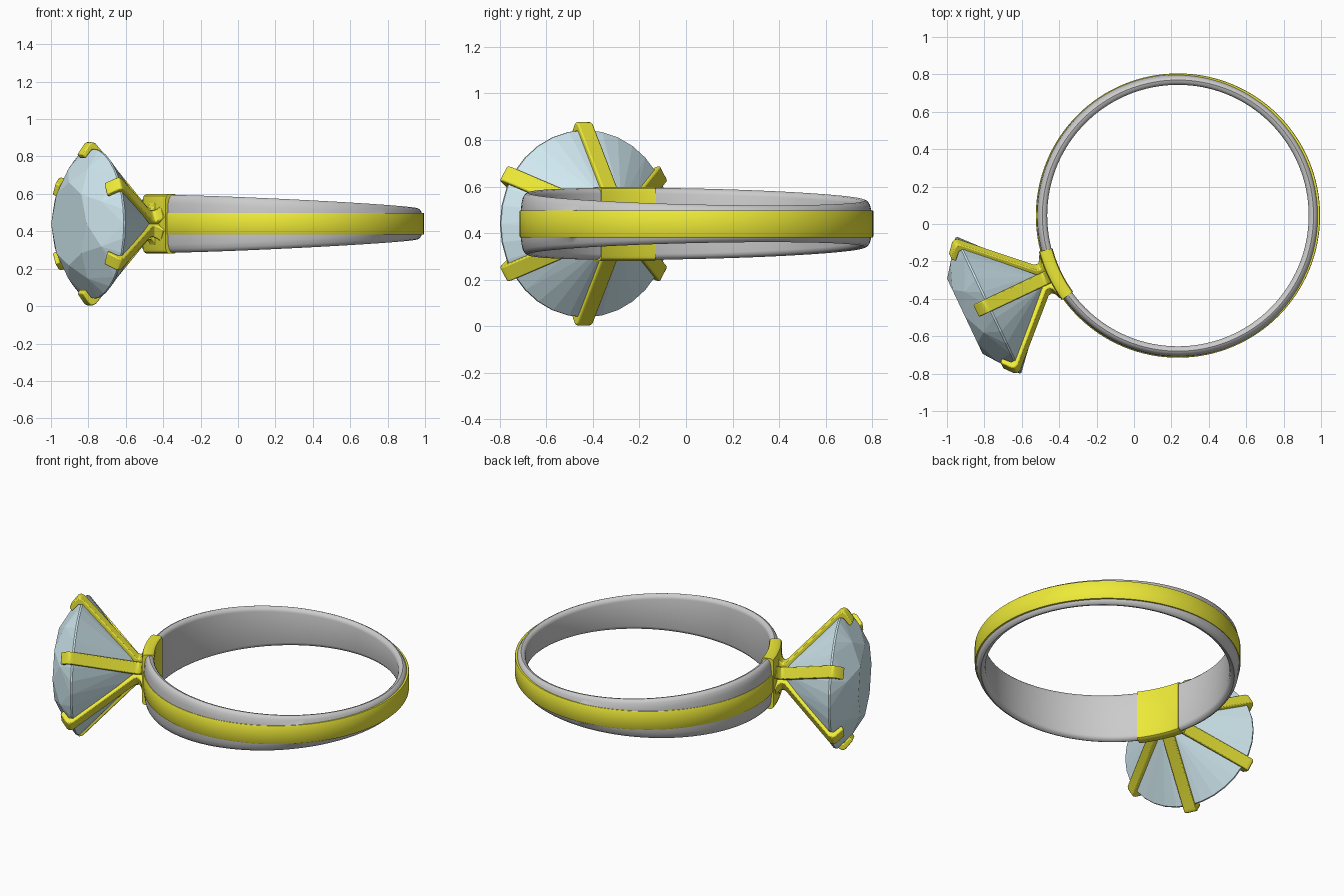
import bpy, bmesh
from math import sin, cos, pi, radians, sqrt
from mathutils import Matrix, Vector

if "Cube" in bpy.data.objects:
    bpy.data.objects.remove(bpy.data.objects["Cube"])

# Local frame: ring axis = z, stone points along +x
PLACE = Matrix.Translation((0.235, 0.045, 0.44)) @ Matrix.Rotation(radians(205.3), 4, 'Z')


def material(name, color):
    m = bpy.data.materials.new(name)
    m.diffuse_color = (*color, 1)
    m.use_nodes = True
    m.node_tree.nodes["Principled BSDF"].inputs["Base Color"].default_value = m.diffuse_color
    return m


GOLD = material("gold", (0.85, 0.82, 0.04))
STONE = material("pale_blue_stone", (0.63, 0.81, 0.87))


def finish(name, bm, mat=None, smooth=None, bevel=0):
    bmesh.ops.recalc_face_normals(bm, faces=bm.faces)
    bm.transform(PLACE)
    me = bpy.data.meshes.new(name)
    bm.to_mesh(me)
    bm.free()
    ob = bpy.data.objects.new(name, me)
    bpy.context.collection.objects.link(ob)
    if mat:
        me.materials.append(mat)
    if bevel:
        b = ob.modifiers.new("soft_edges", 'BEVEL')
        b.width, b.segments, b.limit_method = bevel, 2, 'ANGLE'
        b.angle_limit = radians(50)
    if smooth:
        bpy.ops.object.select_all(action='DESELECT')
        bpy.context.view_layer.objects.active = ob
        ob.select_set(True)
        bpy.ops.object.shade_smooth_by_angle(angle=radians(smooth))
    return ob


def sweep(profile, start, end, steps):
    """Sweep a closed profile(angle) -> [(r, z)] around z."""
    bm = bmesh.new()
    closed = abs(end - start) > 6.28
    rows = []
    for i in range(steps if closed else steps + 1):
        a = start + (end - start) * i / steps
        rows.append([bm.verts.new((r * cos(a), r * sin(a), z)) for r, z in profile(a)])
    n = len(rows[0])
    for i in range(steps):
        p, q = rows[i], rows[(i + 1) % len(rows)]
        for k in range(n):
            bm.faces.new((p[k], p[(k + 1) % n], q[(k + 1) % n], q[k]))
    if not closed:
        bm.faces.new(rows[0])
        bm.faces.new(rows[-1][::-1])
    return bm


# Tapered band, taller below the stone
def band_profile(a):
    h = 0.117 + 0.038 * cos(a)
    half = [(0.755, 0.057), (0.752, h - 0.045), (0.746, h - 0.02), (0.736, h - 0.005),
            (0.725, h), (0.711, h - 0.004), (0.702, h - 0.014), (0.699, h - 0.025)]
    return half + [(r, -z) for r, z in reversed(half)]


finish("band", sweep(band_profile, 0, 2 * pi, 128), smooth=35)

# Gold stripe inlaid around the outside
stripe = [(0.745, -0.058), (0.758, -0.058), (0.76, -0.055),
          (0.76, 0.055), (0.758, 0.058), (0.745, 0.058)]
finish("gold_stripe", sweep(lambda a: stripe, 0, 2 * pi, 128), GOLD, 35)

# Gold clasp wrapped around the band under the stone
half = [(0.768, 0.135), (0.763, 0.15), (0.75, 0.159), (0.71, 0.159), (0.698, 0.152), (0.693, 0.138)]
clasp = half + [(r, -z) for r, z in reversed(half)]
w = radians(10.7)
finish("clasp", sweep(lambda a: clasp, -w, w, 12), GOLD, 35)

# Six hooked prongs: side profile (axial, radial), extruded across its width
PRONG = [(0.735, 0.140), (0.762, 0.128), (0.772, 0.100), (0.788, 0.082), (0.808, 0.088),
         (1.115, 0.428), (1.136, 0.438), (1.154, 0.428), (1.195, 0.372),
         (1.178, 0.350), (1.140, 0.396), (1.122, 0.396), (0.815, 0.055), (0.785, 0.0), (0.735, 0.0)]
for i in range(6):
    t = radians(90 + 60 * i)
    out, side = Vector((0, cos(t), sin(t))), Vector((0, -sin(t), cos(t)))
    bm = bmesh.new()
    caps = [[bm.verts.new(Vector((x, 0, 0)) + out * r + side * s) for x, r in PRONG]
            for s in (-0.036, 0.036)]
    n = len(PRONG)
    for k in range(n):
        j = (k + 1) % n
        bm.faces.new((caps[0][k], caps[0][j], caps[1][j], caps[1][k]))
    bm.faces.new(caps[0][::-1])
    bm.faces.new(caps[1])
    finish(f"prong_{i + 1}", bm, GOLD, 35, bevel=0.006)

# Brilliant-cut stone: facet corners wrapped in a convex hull
bm = bmesh.new()
# (axial, radius, count, turn)
for x, r, count, turn in [(1.26, 0.222, 8, 0), (1.207, 0.316, 8, pi / 8),
                          (1.126, 0.402, 32, 0), (1.116, 0.402, 32, 0),
                          (0.84, 0.100, 8, pi / 8), (0.765, 0.0, 1, 0)]:
    for k in range(count):
        a = turn + 2 * pi * k / count
        bm.verts.new((x, r * cos(a), r * sin(a)))
bmesh.ops.convex_hull(bm, input=bm.verts[:])
bmesh.ops.dissolve_limit(bm, angle_limit=radians(1), verts=bm.verts[:], edges=bm.edges[:])
finish("stone", bm, STONE)
